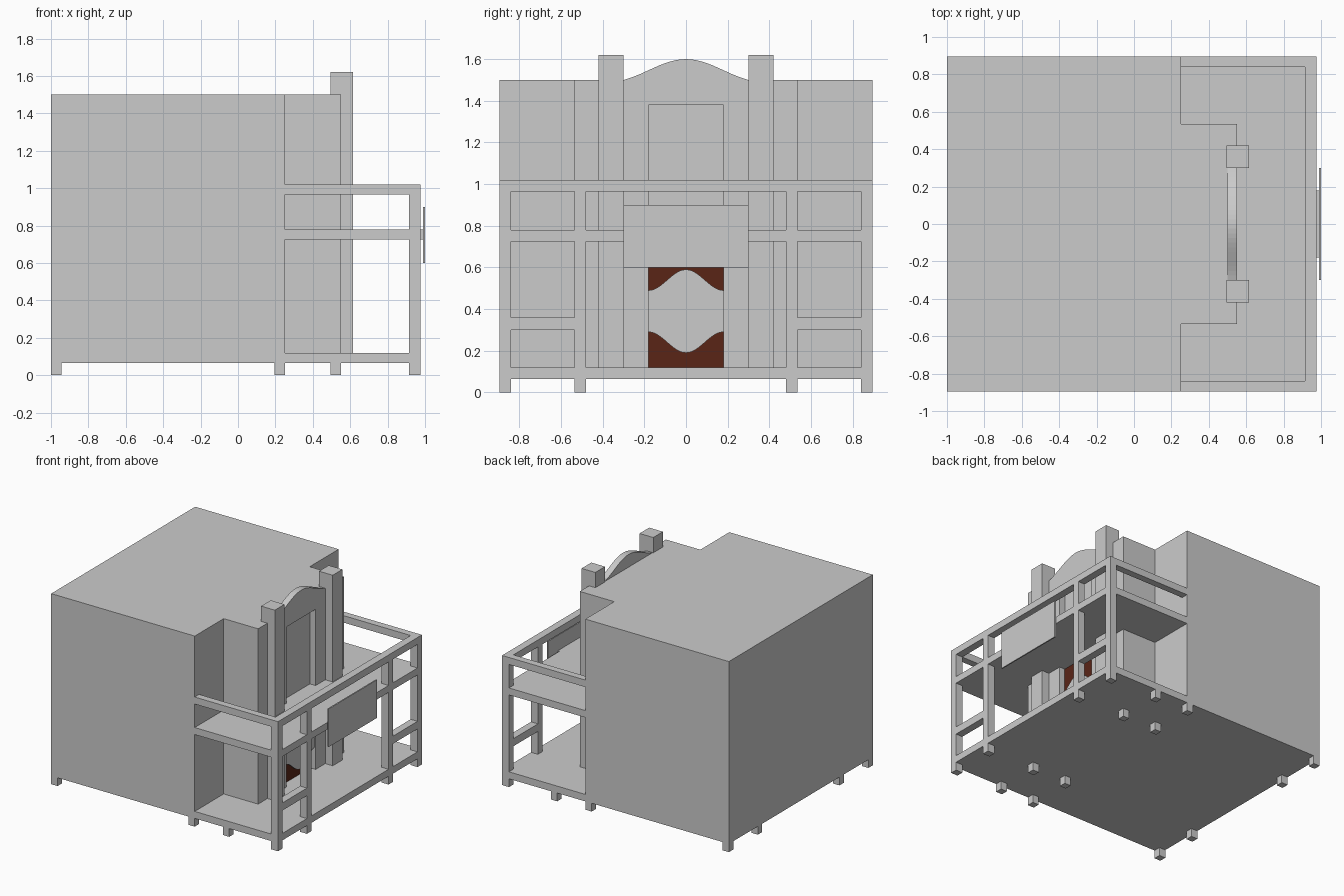
import bpy, bmesh, math

if "Cube" in bpy.data.objects:
    bpy.data.objects.remove(bpy.data.objects["Cube"])


def prism(name, pts, lo, hi, axis):
    """Extrude a closed 2D outline: axis 'z' uses (x, y), axis 'x' uses (y, z)."""
    bm = bmesh.new()
    place = (lambda p: (p[0], p[1], lo)) if axis == 'z' else (lambda p: (lo, p[0], p[1]))
    face = bm.faces.new([bm.verts.new(place(p)) for p in pts])
    new = bmesh.ops.extrude_face_region(bm, geom=[face])['geom']
    d = hi - lo
    bmesh.ops.translate(bm, verts=[v for v in new if isinstance(v, bmesh.types.BMVert)],
                        vec=(0, 0, d) if axis == 'z' else (d, 0, 0))
    bmesh.ops.recalc_face_normals(bm, faces=bm.faces)
    mesh = bpy.data.meshes.new(name)
    bm.to_mesh(mesh)
    bm.free()
    ob = bpy.data.objects.new(name, mesh)
    bpy.context.collection.objects.link(ob)
    return ob


def box(name, x0, x1, y0, y1, z0, z1):
    return prism(name, [(x0, y0), (x1, y0), (x1, y1), (x0, y1)], z0, z1, 'z')


def pair(name, x0, x1, y0, y1, z0, z1):
    """Box on the +y side and its mirror image on the -y side."""
    box(name + "_far", x0, x1, y0, y1, z0, z1)
    box(name + "_near", x0, x1, -y1, -y0, z0, z1)


W = 0.895                                  # half width
BASE, FLOOR, ROOF = 0.065, 0.12, 1.5
SLAB0, SLAB1 = 0.725, 0.78                 # balcony slab
RAIL0, RAIL1 = 0.965, 1.02                 # balcony handrail
PX0, PX1 = 0.915, 0.975                    # porch front frame

# Main building and the narrower block in front, recessed behind the facade
box("main_building", -1, 0.25, -W, W, BASE, ROOF)
half = [(0.25, 0.535), (0.55, 0.535), (0.55, 0.3), (0.5, 0.3)]
prism("front_block", half + [(x, -y) for x, y in reversed(half)], FLOOR, ROOF, 'z')

# Porch floor and balcony slab
box("porch_floor", 0.25, PX1, -W, W, BASE, FLOOR)
box("balcony_slab", 0.25, PX1, -W, W, SLAB0, SLAB1)

# Feet
for i, x in enumerate((-1, 0.195, 0.495, 0.915)):
    x1 = x + (0.06 if i == 3 else 0.055)
    pair(f"outer_foot_{i}", x, x1, 0.84, W, 0, BASE)
    pair(f"inner_foot_{i}", x, x1, 0.48, 0.535, 0, BASE)

# Porch posts, below and above the balcony slab
for label, z0, z1 in (("lower", FLOOR, SLAB0), ("upper", SLAB1, RAIL0)):
    pair(label + "_corner_post", PX0, PX1, 0.84, W, z0, z1)
    pair(label + "_inner_post", PX0, PX1, 0.48, 0.535, z0, z1)

# Rails
pair("porch_rail", PX0, PX1, 0.535, 0.84, 0.3, 0.36)
box("front_handrail", PX0, PX1, -W, W, RAIL0, RAIL1)
pair("side_handrail", 0.25, PX0, 0.84, W, RAIL0, RAIL1)

# Facade with curved crest and a tall door opening split by the slab
N = 24
crest = []
for i in range(N + 1):
    y = 0.3 - 0.6 * i / N
    t = y / 0.3
    h = 0.5 * math.cos(math.pi / 2 * t) + 0.25 * (1 + math.cos(math.pi * t))
    crest.append((y, ROOF + 0.1 * h))
prism("facade", [(-0.18, FLOOR), (-0.18, 1.38), (0.18, 1.38), (0.18, FLOOR), (0.3, FLOOR)]
      + crest + [(-0.3, FLOOR)], 0.5, 0.55, 'x')

# Facade pillars
pair("facade_pillar", 0.495, 0.615, 0.3, 0.42, FLOOR, 1.62)

# Dark doorway behind the swing doors
doorway = box("doorway_back", 0.49, 0.503, -0.18, 0.18, FLOOR, SLAB0)
brown = bpy.data.materials.new("dark_brown")
brown.diffuse_color = (0.1, 0.018, 0.008, 1)
brown.use_nodes = True
brown.node_tree.nodes["Principled BSDF"].inputs["Base Color"].default_value = brown.diffuse_color
doorway.data.materials.append(brown)

# Swing doors with wavy top and bottom edges
ys = [-0.18 + 0.36 * i / N for i in range(N + 1)]
wave = [0.05 * math.cos(math.pi * y / 0.18) for y in ys]
bottom = [(y, 0.24 - w) for y, w in zip(ys, wave)]
top = [(y, 0.54 + w) for y, w in zip(ys, wave)]
prism("swing_doors", bottom + top[::-1], 0.525, 0.54, 'x')

# Blank sign board and its bracket on the balcony edge
box("sign_bracket", PX1, 0.99, -0.18, 0.18, SLAB0, SLAB1)
box("sign_board", 0.99, 1.0, -0.3, 0.3, 0.6, 0.9)
